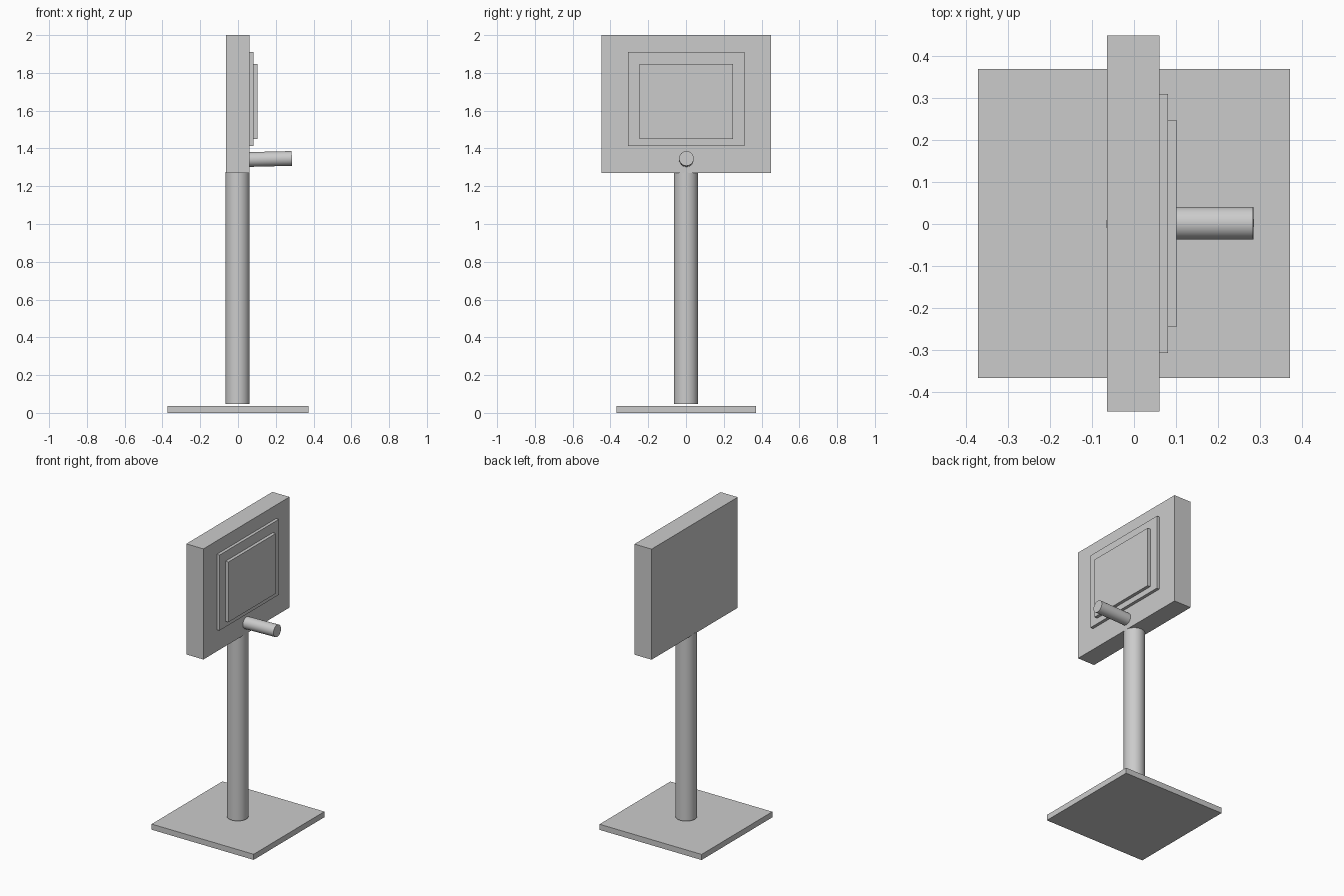
import bpy
from mathutils import Vector

cube = bpy.data.objects.get("Cube")
if cube:
    bpy.data.objects.remove(cube, do_unlink=True)

# Single flat grey
grey = bpy.data.materials.new("plain_grey")
grey.use_nodes = True
colour = (0.6, 0.6, 0.6, 1)
grey.diffuse_color = colour
grey.node_tree.nodes["Principled BSDF"].inputs["Base Color"].default_value = colour


def finish(name):
    obj = bpy.context.object
    obj.name = name
    obj.data.materials.append(grey)
    return obj


def box(name, low, high):
    low, high = Vector(low), Vector(high)
    bpy.ops.mesh.primitive_cube_add(size=1, location=(low + high) / 2)
    obj = finish(name)
    obj.scale = high - low
    bpy.ops.object.transform_apply(location=False, rotation=False, scale=True)


def rod(name, start, end, radius):
    start, end = Vector(start), Vector(end)
    axis = end - start
    bpy.ops.mesh.primitive_cylinder_add(
        vertices=32, radius=radius, depth=axis.length,
        location=(start + end) / 2,
        rotation=axis.to_track_quat('Z', 'Y').to_euler())
    finish(name)
    bpy.ops.object.shade_smooth_by_angle()


# Stand
box("base_plate", (-0.373, -0.368, 0), (0.372, 0.37, 0.037))
rod("post", (-0.002, 0, 0.046), (-0.002, 0, 1.275), 0.064)

# Display head with its stepped frame and screen on the +x side
box("head_panel", (-0.064, -0.448, 1.27), (0.061, 0.45, 2.0))
box("screen_frame", (0.05, -0.308, 1.413), (0.081, 0.31, 1.911))
box("screen", (0.07, -0.246, 1.45), (0.102, 0.248, 1.847))

# Handle rod, tilted slightly upward
rod("handle", (0.04, 0.002, 1.341), (0.285, 0.002, 1.347), 0.039)
